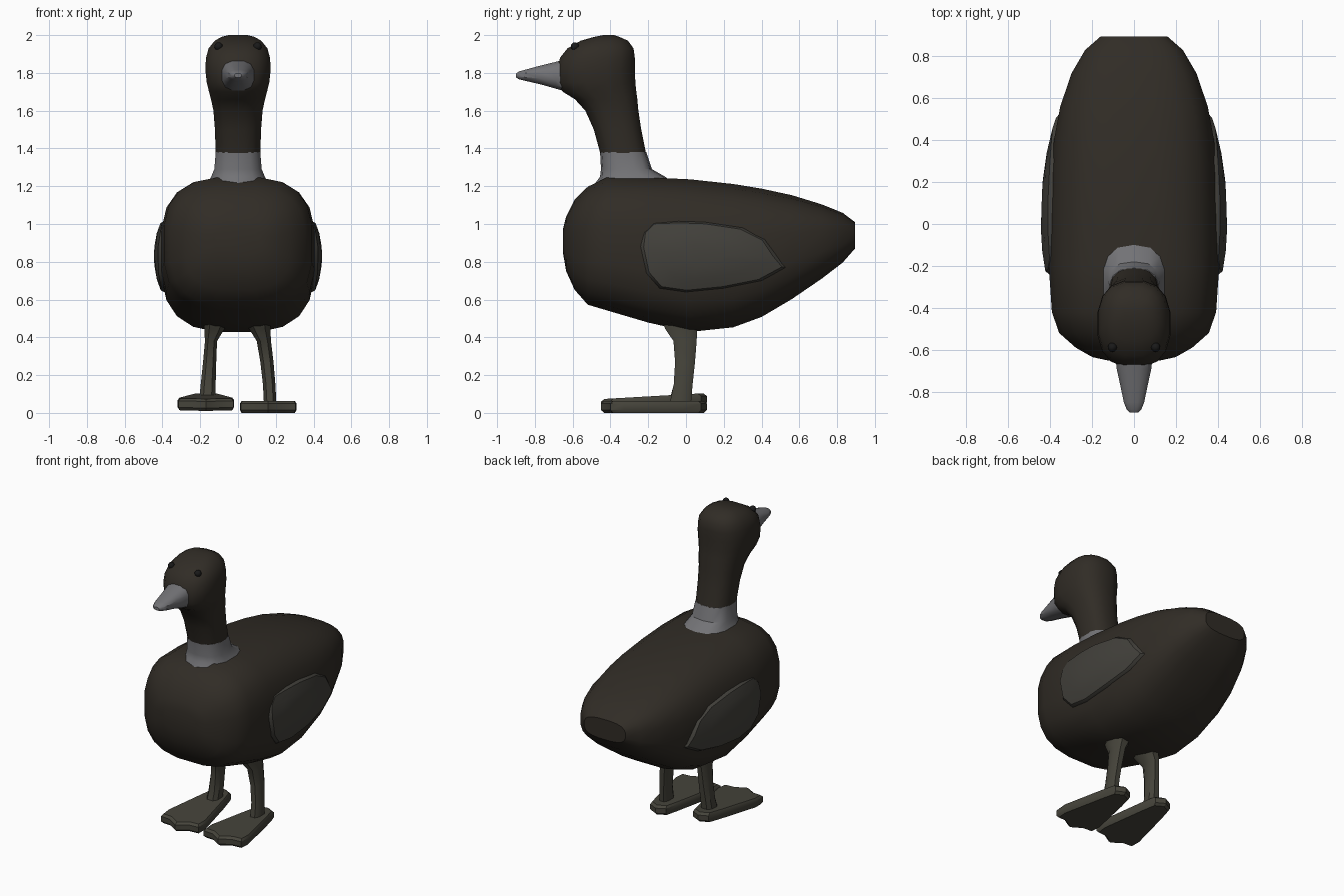
import bpy, bmesh, math
from mathutils import Vector, Matrix

if "Cube" in bpy.data.objects:
    bpy.data.objects.remove(bpy.data.objects["Cube"])


def material(name, rgb):
    m = bpy.data.materials.new(name)
    m.diffuse_color = (*rgb, 1)
    m.use_nodes = True
    m.node_tree.nodes["Principled BSDF"].inputs["Base Color"].default_value = m.diffuse_color
    return m


DARK = material("dark_feathers", (0.03, 0.025, 0.019))
WING = material("wing_feathers", (0.055, 0.052, 0.044))
LIGHT = material("light_grey", (0.17, 0.17, 0.18))
LEG = material("leg_skin", (0.06, 0.057, 0.043))
BLACK = material("eye_black", (0.01, 0.01, 0.01))


def finish(name, bm, mat, angle=35):
    bmesh.ops.recalc_face_normals(bm, faces=bm.faces)
    me = bpy.data.meshes.new(name)
    bm.to_mesh(me)
    bm.free()
    ob = bpy.data.objects.new(name, me)
    bpy.context.collection.objects.link(ob)
    me.materials.append(mat)
    bpy.ops.object.select_all(action='DESELECT')
    ob.select_set(True)
    bpy.context.view_layer.objects.active = ob
    bpy.ops.object.shade_smooth_by_angle(angle=math.radians(angle))
    return ob


def loft(name, rings, mat, angle=35):
    """Skin equal-length rings of points and cap both ends."""
    bm = bmesh.new()
    loops = [[bm.verts.new(p) for p in r] for r in rings]
    n = len(loops[0])
    for a, b in zip(loops, loops[1:]):
        for i in range(n):
            j = (i + 1) % n
            bm.faces.new((a[i], a[j], b[j], b[i]))
    bm.faces.new(loops[0])
    bm.faces.new(loops[-1])
    return finish(name, bm, mat, angle)


def oval(n, power):
    """Unit superellipse outline as (u, v) pairs."""
    pts = []
    for i in range(n):
        t = 2 * math.pi * (i + 0.5) / n
        c, s = math.cos(t), math.sin(t)
        pts.append((math.copysign(abs(c) ** (2 / power), c),
                    math.copysign(abs(s) ** (2 / power), s)))
    return pts


def upright(y, w, zb, zt, n, power):
    return [(u * w, y, (zb + zt) / 2 + v * (zt - zb) / 2) for u, v in oval(n, power)]


def flat(z, w, yf, yb, n, power):
    return [(u * w, (yf + yb) / 2 + v * (yb - yf) / 2, z) for u, v in oval(n, power)]


# Body: y, half width, bottom, top
body = [(-.65, .13, .84, .98), (-.635, .20, .75, 1.04), (-.59, .28, .65, 1.13),
        (-.52, .36, .57, 1.20), (-.42, .395, .54, 1.25), (-.20, .41, .475, 1.25),
        (.02, .41, .425, 1.24), (.25, .40, .45, 1.215), (.40, .385, .505, 1.19),
        (.56, .355, .60, 1.155), (.72, .30, .71, 1.105), (.83, .235, .795, 1.06),
        (.895, .16, .87, 1.01)]
loft("body", [upright(*r, 20, 2.9) for r in body], DARK)

# Collar: z, half width, front y, back y
collar = [(1.19, .17, -.50, -.03), (1.25, .145, -.455, -.11),
          (1.29, .128, -.45, -.18), (1.38, .12, -.455, -.21)]
loft("collar", [flat(*r, 14, 2.7) for r in collar], LIGHT)

# Neck and head
head = [(1.375, .12, -.456, -.21), (1.50, .124, -.49, -.235), (1.60, .132, -.535, -.25),
        (1.66, .145, -.59, -.255), (1.70, .156, -.655, -.26), (1.75, .168, -.685, -.265),
        (1.82, .176, -.685, -.267), (1.88, .172, -.67, -.268), (1.93, .158, -.63, -.275),
        (1.97, .125, -.56, -.305), (1.99, .09, -.49, -.35), (2.0, .05, -.44, -.38)]
loft("neck_and_head", [flat(*r, 16, 2.5) for r in head], DARK)

# Beak
beak = [(-.64, .09, 1.70, 1.875), (-.69, .085, 1.715, 1.86), (-.77, .067, 1.738, 1.84),
        (-.85, .05, 1.757, 1.818), (-.885, .036, 1.766, 1.808), (-.9, .02, 1.776, 1.797)]
loft("beak", [upright(*r, 12, 2.6) for r in beak], LIGHT)

# Eyes
for side, label in ((1, "right"), (-1, "left")):
    bm = bmesh.new()
    bmesh.ops.create_uvsphere(bm, u_segments=12, v_segments=8, radius=.022,
                              matrix=Matrix.Translation((side * .103, -.588, 1.94)))
    finish(label + "_eye", bm, BLACK)

# Wings: domed pads following a y/z outline
outline = [(-.24, .88), (-.23, .96), (-.18, 1.01), (-.04, 1.015), (.10, 1.01), (.30, .98),
           (.42, .92), (.48, .83), (.53, .77), (.40, .70), (.20, .66), (.0, .64),
           (-.14, .66), (-.21, .74)]
mid = Vector((.08, .83))


def dome(y, z):
    return .445 - 1.0 * (z - .83) ** 2 - .28 * (y - .02) ** 2


def wing_ring(scale, offset, side):
    pts = [mid + (Vector(p) - mid) * scale for p in outline]
    return [(side * (dome(*p) + offset), p.x, p.y) for p in pts]


for side, label in ((1, "right"), (-1, "left")):
    rings = [wing_ring(s, o, side) for s, o in
             ((1, -.10), (1, -.018), (.95, -.003), (.65, 0), (.3, 0))]
    loft(label + "_wing", rings, WING)

# Legs: x, y, z, x radius, y radius
legs = {
    "right": (1, [(.10, -.02, .50, .075, .12), (.115, -.025, .445, .06, .09),
                  (.137, -.005, .38, .04, .065), (.153, -.005, .27, .037, .056),
                  (.165, -.015, .15, .035, .053), (.17, -.03, .05, .035, .06)]),
    "left": (-1, [(.115, -.02, .50, .07, .12), (.125, -.025, .445, .057, .09),
                  (.143, -.005, .38, .034, .065), (.150, -.005, .27, .037, .056),
                  (.158, -.015, .15, .042, .053), (.162, -.03, .07, .046, .06)])}
for label, (side, path) in legs.items():
    loft(label + "_leg", [[(side * (x + u * rx), y + v * ry, z) for u, v in oval(8, 2.6)]
                          for x, y, z, rx, ry in path], LEG)

# Webbed feet: half plan from toe to heel, mirrored
half = [(.075, -.405), (.145, -.40), (.15, -.33), (.085, -.02), (.06, .08)]
plan = [(0, -.45)] + half + [(0, .11)] + [(-x, y) for x, y in reversed(half)]


def foot_ring(x0, z, scale, lift):
    return [(x0 + x * scale, -.17 + (y + .17) * scale, z + lift * (y + .45) / .56)
            for x, y in plan]


for label, x0, base, lift in (("right", .16, 0, 0), ("left", -.17, .01, .03)):
    loft(label + "_foot", [foot_ring(x0, base, .94, lift), foot_ring(x0, base + .015, 1, lift),
                           foot_ring(x0, base + .05, 1, lift),
                           foot_ring(x0, base + .064, .93, lift)], LEG, 30)
